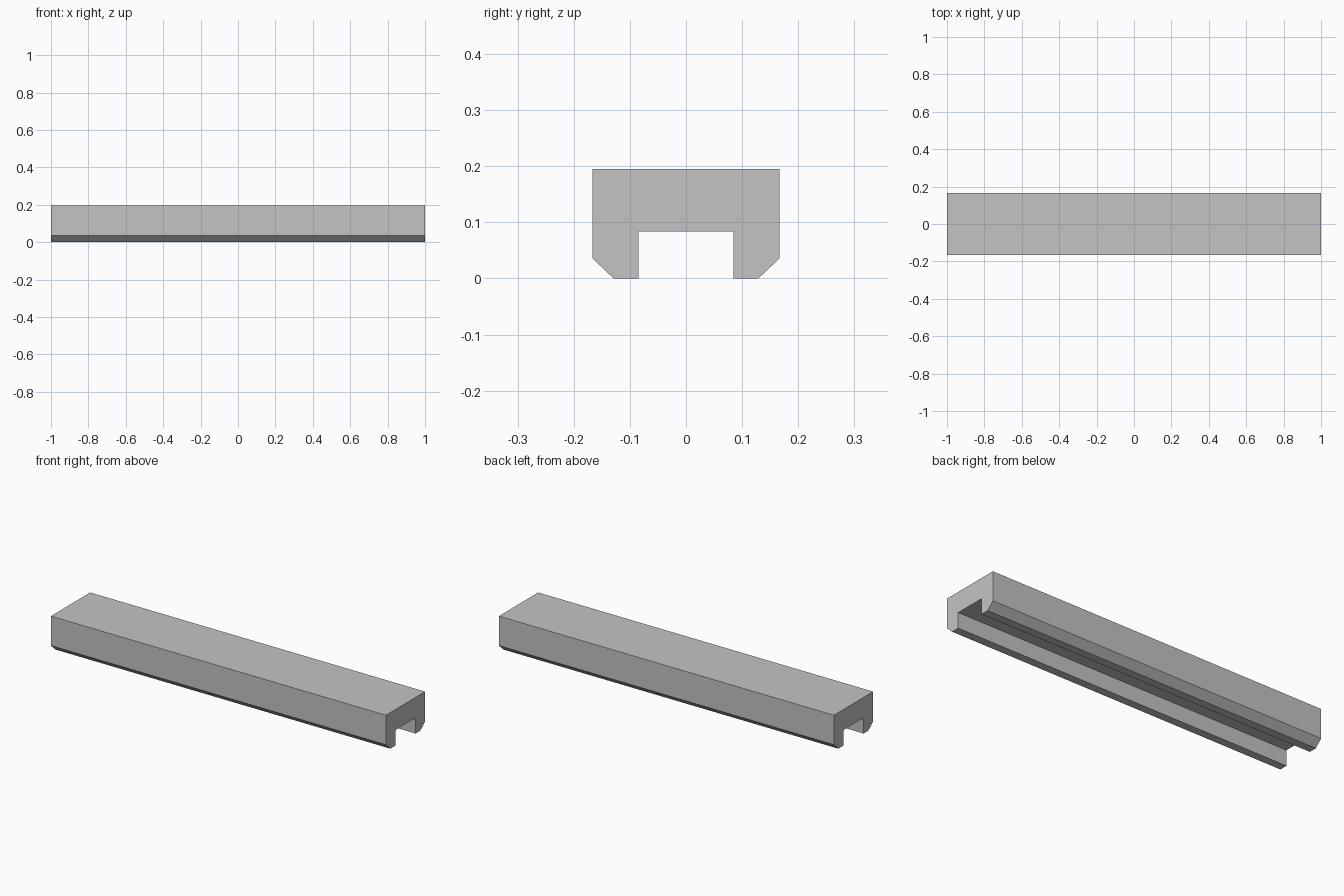
import bpy
import bmesh

cube = bpy.data.objects.get("Cube")
if cube:
    bpy.data.objects.remove(cube, do_unlink=True)

LENGTH = 2.0

# Plain grey material
grey = bpy.data.materials.new("light_grey")
grey.use_nodes = True
colour = (0.55, 0.55, 0.55, 1)
grey.diffuse_color = colour
grey.node_tree.nodes["Principled BSDF"].inputs["Base Color"].default_value = colour

# Half of the channel section (y, z), from the slot ceiling round to the top
half = [(0.085, 0.084), (0.085, 0), (0.129, 0), (0.167, 0.036), (0.167, 0.195)]
section = half + [(-y, z) for y, z in reversed(half)]

# Extrude the section along the length of the rail
bm = bmesh.new()
end = bm.faces.new([bm.verts.new((-LENGTH / 2, y, z)) for y, z in section])
result = bmesh.ops.extrude_face_region(bm, geom=[end], use_keep_orig=True)
moved = [v for v in result["geom"] if isinstance(v, bmesh.types.BMVert)]
bmesh.ops.translate(bm, verts=moved, vec=(LENGTH, 0, 0))
bmesh.ops.recalc_face_normals(bm, faces=bm.faces)

mesh = bpy.data.meshes.new("channel_rail")
bm.to_mesh(mesh)
bm.free()
mesh.materials.append(grey)
rail = bpy.data.objects.new("channel_rail", mesh)
bpy.context.collection.objects.link(rail)
